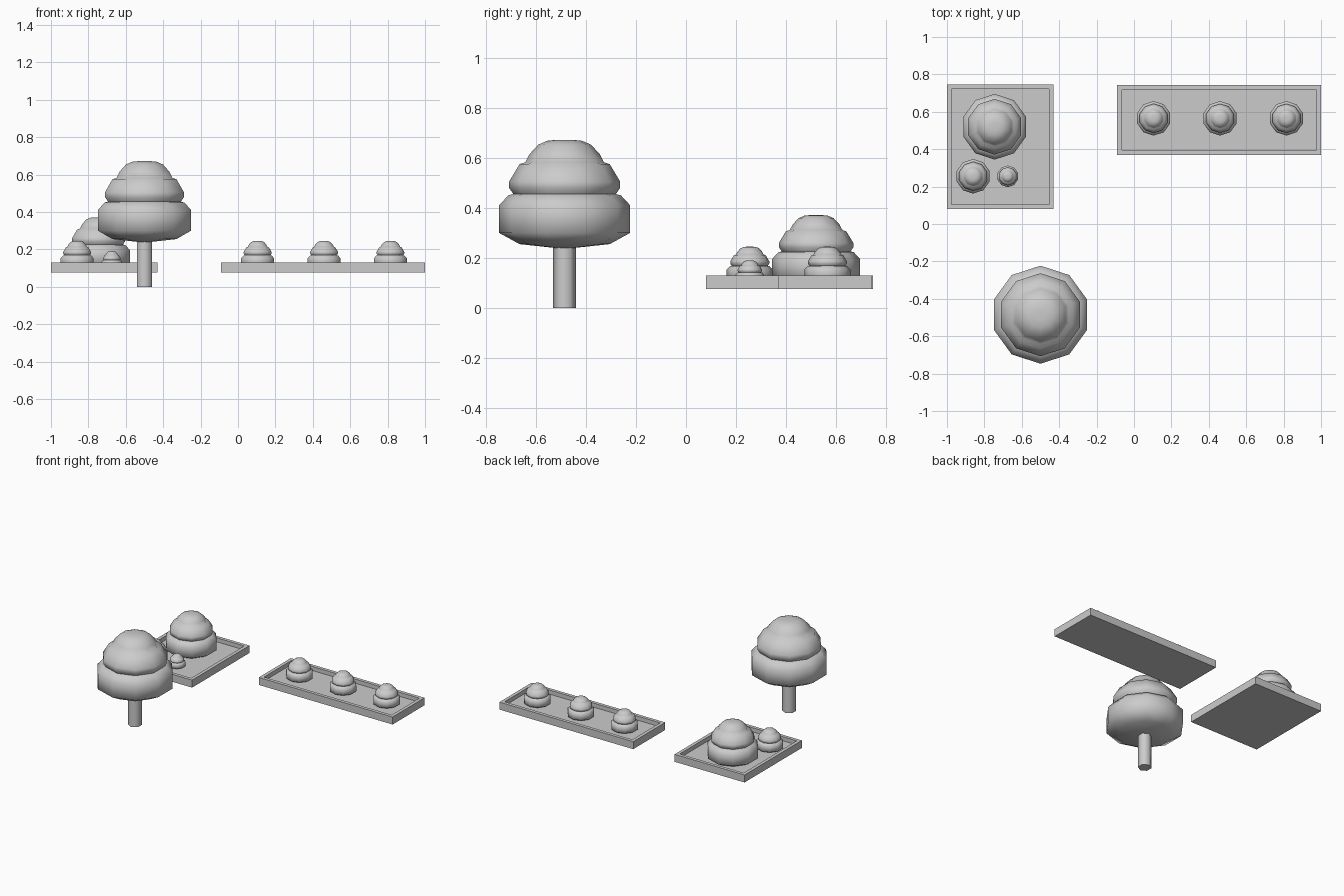
import bpy, bmesh
from math import sin, cos, pi, radians

cube = bpy.data.objects.get("Cube")
if cube:
    bpy.data.objects.remove(cube, do_unlink=True)

grey = bpy.data.materials.new("plain_grey")
grey.use_nodes = True
GREY = (0.6, 0.6, 0.6, 1)
grey.diffuse_color = GREY
grey.node_tree.nodes["Principled BSDF"].inputs["Base Color"].default_value = GREY


def finish(name, bm, location, smooth_angle=None):
    bmesh.ops.recalc_face_normals(bm, faces=bm.faces)
    mesh = bpy.data.meshes.new(name)
    bm.to_mesh(mesh)
    bm.free()
    obj = bpy.data.objects.new(name, mesh)
    obj.location = location
    mesh.materials.append(grey)
    bpy.context.collection.objects.link(obj)
    if smooth_angle:
        bpy.ops.object.select_all(action="DESELECT")
        obj.select_set(True)
        bpy.context.view_layer.objects.active = obj
        bpy.ops.object.shade_smooth_by_angle(angle=radians(smooth_angle))
    return obj


def lathe(name, profile, sides, location, scale=1, smooth_angle=68):
    """Turn a (radius, height) profile into a closed shape with a corner on +y."""
    bm = bmesh.new()
    rings = [[bm.verts.new((r * scale * sin(2 * pi * i / sides),
                            r * scale * cos(2 * pi * i / sides), z * scale))
              for i in range(sides)] for r, z in profile]
    for low, high in zip(rings, rings[1:]):
        for i in range(sides):
            j = (i + 1) % sides
            bm.faces.new((low[i], low[j], high[j], high[i]))
    bm.faces.new(rings[0])
    bm.faces.new(rings[-1])
    return finish(name, bm, location, smooth_angle)


# Three stacked foliage tiers, measured from the underside
FOLIAGE = [(0.04, 0), (0.18, 0.015), (0.262, 0.06), (0.262, 0.17), (0.225, 0.21),
           (0.205, 0.215), (0.222, 0.24), (0.222, 0.265), (0.18, 0.335),
           (0.157, 0.342), (0.14, 0.375), (0.105, 0.413), (0.07, 0.428), (0.03, 0.432)]


def foliage(name, x, y, z, scale=1):
    return lathe(name, FOLIAGE, 10, (x, y, z), scale)


def planter(name, x0, x1, y0, y1, z0=0.075, z1=0.13, rim=0.035, depth=0.03):
    """Shallow tray with a raised rim."""
    bm = bmesh.new()
    bmesh.ops.create_cube(bm, size=1)
    for v in bm.verts:
        v.co.x *= x1 - x0
        v.co.y *= y1 - y0
        v.co.z *= z1 - z0
    bm.normal_update()
    top = [f for f in bm.faces if f.normal.z > 0.5]
    bmesh.ops.inset_region(bm, faces=top, thickness=rim)
    # Straight-sided recess
    floor = bmesh.ops.extrude_face_region(bm, geom=top)["geom"]
    bmesh.ops.delete(bm, geom=top, context="FACES_ONLY")
    for v in floor:
        if isinstance(v, bmesh.types.BMVert):
            v.co.z -= depth
    return finish(name, bm, ((x0 + x1) / 2, (y0 + y1) / 2, (z0 + z1) / 2))


# Free-standing tree
lathe("tree_trunk", [(0.046, 0), (0.046, 0.26)], 6, (-0.5, -0.485, 0))
foliage("tree_foliage", -0.5, -0.485, 0.24)

# Planters
planter("short_planter", -1, -0.43, 0.08, 0.747)
planter("long_planter", -0.09, 1, 0.37, 0.742)

# Bushes in the short planter
foliage("large_bush", -0.745, 0.52, 0.082, 0.67)
foliage("small_bush", -0.86, 0.255, 0.093, 0.352)
foliage("tiny_bush", -0.675, 0.255, 0.095, 0.22)

# Evenly spaced row in the long planter
for i in range(3):
    foliage(f"row_bush_{i + 1}", 0.105 + 0.355 * i, 0.565, 0.093, 0.352)
